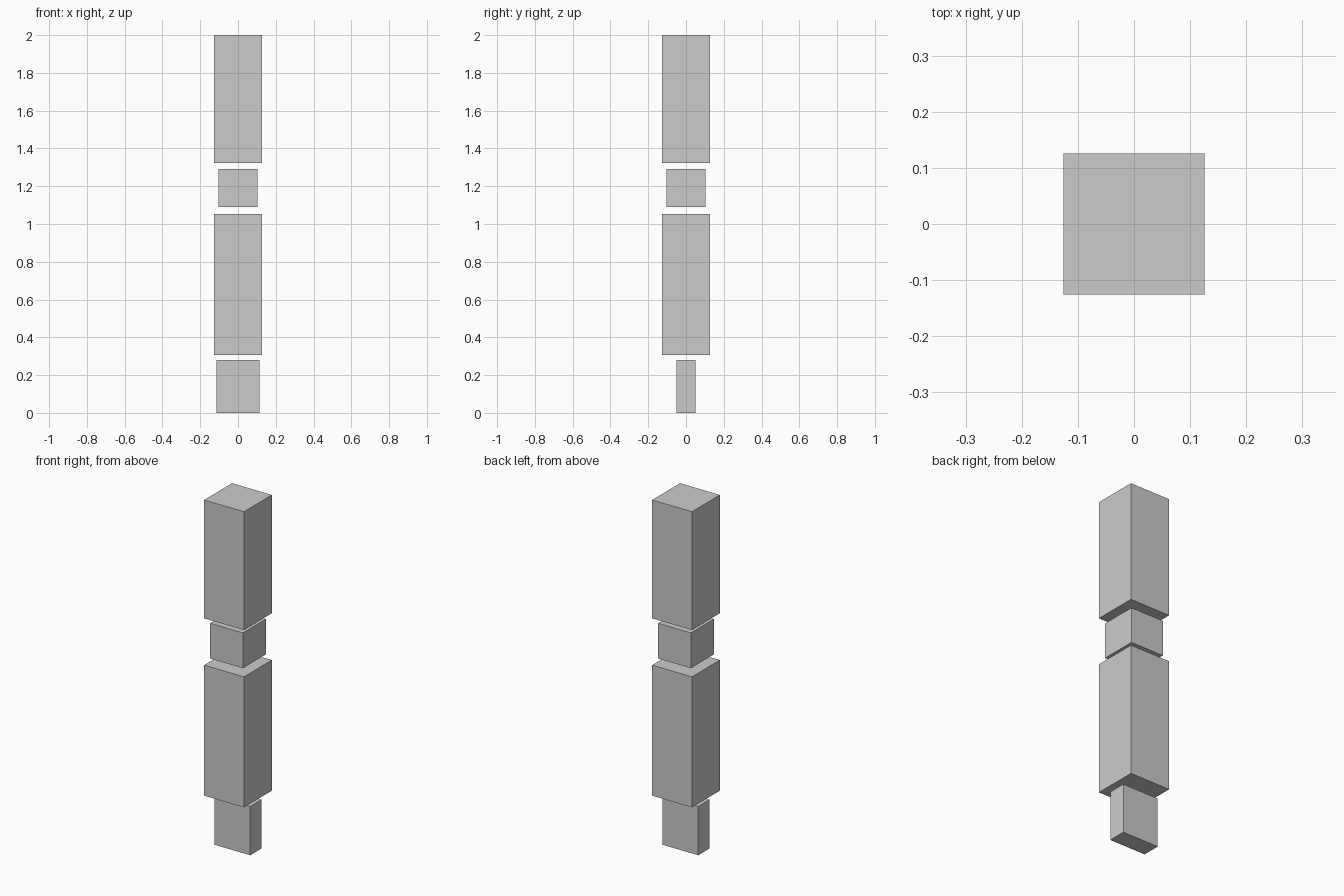
import bpy

if "Cube" in bpy.data.objects:
    bpy.data.objects.remove(bpy.data.objects["Cube"])

# Single flat grey
grey = bpy.data.materials.new("plain grey")
grey.diffuse_color = (0.6, 0.6, 0.6, 1)
grey.use_nodes = True
grey.node_tree.nodes["Principled BSDF"].inputs["Base Color"].default_value = grey.diffuse_color


def block(name, width, depth, bottom, top):
    """Box centred on the vertical axis, spanning bottom to top."""
    bpy.ops.mesh.primitive_cube_add(size=1, location=(0, 0, (bottom + top) / 2))
    ob = bpy.context.object
    ob.name = name
    ob.scale = (width, depth, top - bottom)
    bpy.ops.object.transform_apply(location=False, rotation=False, scale=True)
    ob.data.materials.append(grey)
    return ob


# Segmented limb, stacked with small gaps
block("hand", 0.227, 0.103, 0.0, 0.28)
block("lower_arm", 0.252, 0.252, 0.306, 1.054)
block("elbow", 0.207, 0.207, 1.089, 1.291)
block("upper_arm", 0.252, 0.252, 1.322, 2.0)
